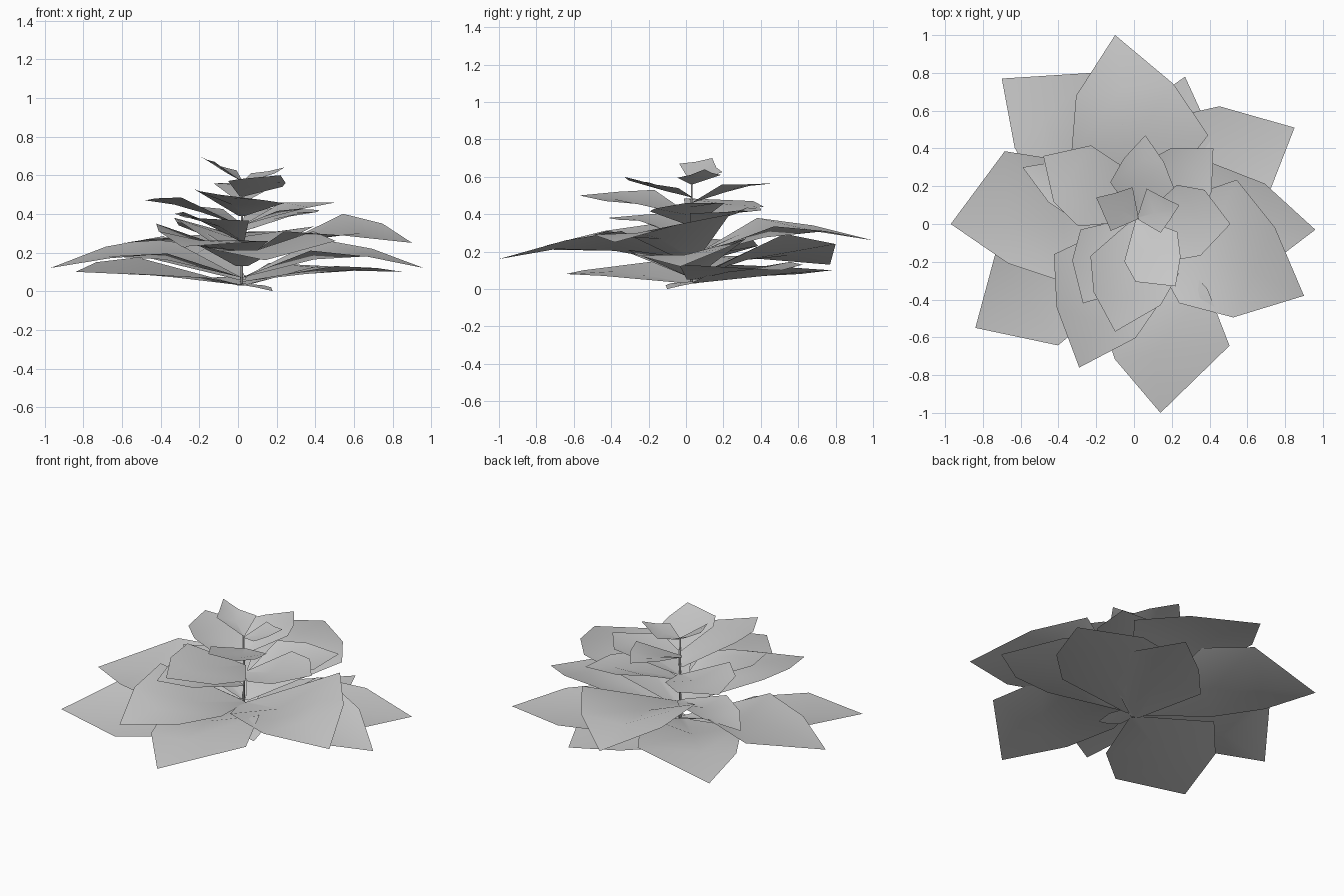
import bpy
import bmesh
from mathutils import Vector

cube = bpy.data.objects.get("Cube")
if cube:
    bpy.data.objects.remove(cube, do_unlink=True)

grey = bpy.data.materials.new("pale_grey")
grey.use_nodes = True
leaf_colour = (0.6, 0.6, 0.6, 1)
grey.diffuse_color = leaf_colour
grey.node_tree.nodes["Principled BSDF"].inputs["Base Color"].default_value = leaf_colour

STEM = Vector((0.02, 0.03, 0))
INNER, OUTER = 0.4, 0.7    # shoulder positions along the leaf


def finish(name, bm):
    """Turn a bmesh into a smooth shaded object."""
    mesh = bpy.data.meshes.new(name)
    bm.to_mesh(mesh)
    bm.free()
    mesh.materials.append(grey)
    for face in mesh.polygons:
        face.use_smooth = True
    obj = bpy.data.objects.new(name, mesh)
    bpy.context.collection.objects.link(obj)
    return obj


def leaf(name, tip, base, width, height, flare=(1.3, 1.3)):
    """Pointed, cupped leaf; width, height and flare give its left and right shoulders.

    Width is a share of the leaf length, height is the outer shoulder height,
    and flare widens the inner shoulder relative to the outer one.
    """
    tip = Vector(tip)
    axis = Vector((tip.x, tip.y, 0)) - STEM
    length = axis.length
    side = Vector((-axis.y, axis.x, 0))
    left_z, right_z = height
    middle = (left_z + right_z) / 2 - 0.02 * length

    def point(along, across, z):
        p = STEM + axis * along + side * across
        return Vector((p.x, p.y, z))

    def arch(z):
        return z + (z - tip.z) / 2

    bm = bmesh.new()
    rows = [
        [point(0, 0.03, base), point(0, 0, base), point(0, -0.03, base)],
        [point(INNER, width[0] * flare[0], arch(left_z)),
         point(INNER, 0, (base + 2 * arch(middle)) / 3),
         point(INNER, -width[1] * flare[1], arch(right_z))],
        [point(OUTER, width[0], left_z), point(OUTER, 0, middle),
         point(OUTER, -width[1], right_z)],
    ]
    grid = [[bm.verts.new(p) for p in row] for row in rows]
    end = bm.verts.new(tip)
    for near, far in zip(grid, grid[1:]):
        for i in range(2):
            bm.faces.new((near[i], near[i + 1], far[i + 1], far[i]))
    for i in range(2):
        bm.faces.new((grid[-1][i], grid[-1][i + 1], end))
    bmesh.ops.recalc_face_normals(bm, faces=bm.faces)
    if sum(f.normal.z for f in bm.faces) < 0:
        bmesh.ops.reverse_faces(bm, faces=bm.faces)
    return finish(name, bm)


# Smallest leaf at the foot
leaf("foot_leaf", tip=(0.18, -0.1, 0), base=0.04, width=(0.3, 0.3), height=(0.02, 0.02))

# Lowest ring of long leaves
leaf("low_leaf_front_right", tip=(-0.84, -0.55, 0.1), base=0.03, width=(0.31, 0.26), height=(0.08, 0.15), flare=(0.9, 1.3))
leaf("low_leaf_back_left", tip=(0.85, 0.51, 0.1), base=0.05, width=(0.31, 0.24), height=(0.13, 0.12))
leaf("low_leaf_back", tip=(0.27, 0.78, 0.1), base=0.03, width=(0.22, 0.28), height=(0.08, 0.12), flare=(1.6, 1.4))
leaf("low_leaf_back_right", tip=(-0.7, 0.77, 0.13), base=0.06, width=(0.2, 0.35), height=(0.16, 0.24), flare=(1.4, 0.8))
leaf("low_leaf_right", tip=(-0.97, 0, 0.12), base=0.07, width=(0.22, 0.38), height=(0.17, 0.23), flare=(1.5, 0.85))
leaf("low_leaf_left", tip=(0.96, -0.03, 0.12), base=0.07, width=(0.24, 0.26), height=(0.22, 0.18), flare=(1.4, 1.3))

# Second ring of long leaves
leaf("long_leaf_front", tip=(0.14, -1, 0.16), base=0.13, width=(0.39, 0.2), height=(0.26, 0.21), flare=(0.8, 1.3))
leaf("long_leaf_back", tip=(-0.1, 1, 0.26), base=0.17, width=(0.25, 0.28), height=(0.34, 0.31), flare=(1.25, 1.55))
leaf("long_leaf_left", tip=(0.9, -0.38, 0.25), base=0.15, width=(0.27, 0.27), height=(0.35, 0.29), flare=(1.55, 1.2))
leaf("long_leaf_front_right", tip=(-0.29, -0.76, 0.23), base=0.16, width=(0.26, 0.27), height=(0.25, 0.31), flare=(1.27, 1.5))
leaf("narrow_leaf_right", tip=(-0.59, 0.3, 0.25), base=0.18, width=(0.17, 0.2), height=(0.27, 0.28))

# Middle ring
leaf("middle_leaf_front_right", tip=(-0.27, -0.42, 0.38), base=0.26, width=(0.26, 0.32), height=(0.37, 0.4))
leaf("middle_leaf_back_left", tip=(0.42, 0.4, 0.42), base=0.31, width=(0.28, 0.3), height=(0.43, 0.41))
leaf("middle_leaf_left", tip=(0.51, 0, 0.46), base=0.34, width=(0.35, 0.36), height=(0.46, 0.43), flare=(1.1, 1.2))
leaf("middle_leaf_back_right", tip=(-0.48, 0.36, 0.47), base=0.34, width=(0.29, 0.31), height=(0.48, 0.44), flare=(1.2, 1))

# Upper ring
leaf("upper_leaf_front", tip=(-0.1, -0.57, 0.5), base=0.39, width=(0.34, 0.25), height=(0.47, 0.52), flare=(1.3, 1.35))
leaf("upper_leaf_back", tip=(0.06, 0.47, 0.565), base=0.46, width=(0.23, 0.25), height=(0.56, 0.56), flare=(1.6, 1.6))

# Crown
leaf("crown_leaf_front", tip=(0.22, -0.33, 0.6), base=0.49, width=(0.24, 0.42), height=(0.56, 0.58), flare=(1.5, 1))
leaf("crown_leaf_left", tip=(0.24, 0.1, 0.64), base=0.56, width=(0.28, 0.25), height=(0.62, 0.61), flare=(2.1, 1.9))
leaf("crown_leaf_right", tip=(-0.2, 0.14, 0.7), base=0.57, width=(0.25, 0.25), height=(0.68, 0.65), flare=(2, 2.2))

# Thin stem
bm = bmesh.new()
bmesh.ops.create_cone(bm, segments=6, cap_ends=True, radius1=0.008, radius2=0.004, depth=0.53)
stem = finish("stem", bm)
stem.location = STEM + Vector((0, 0, 0.3))
